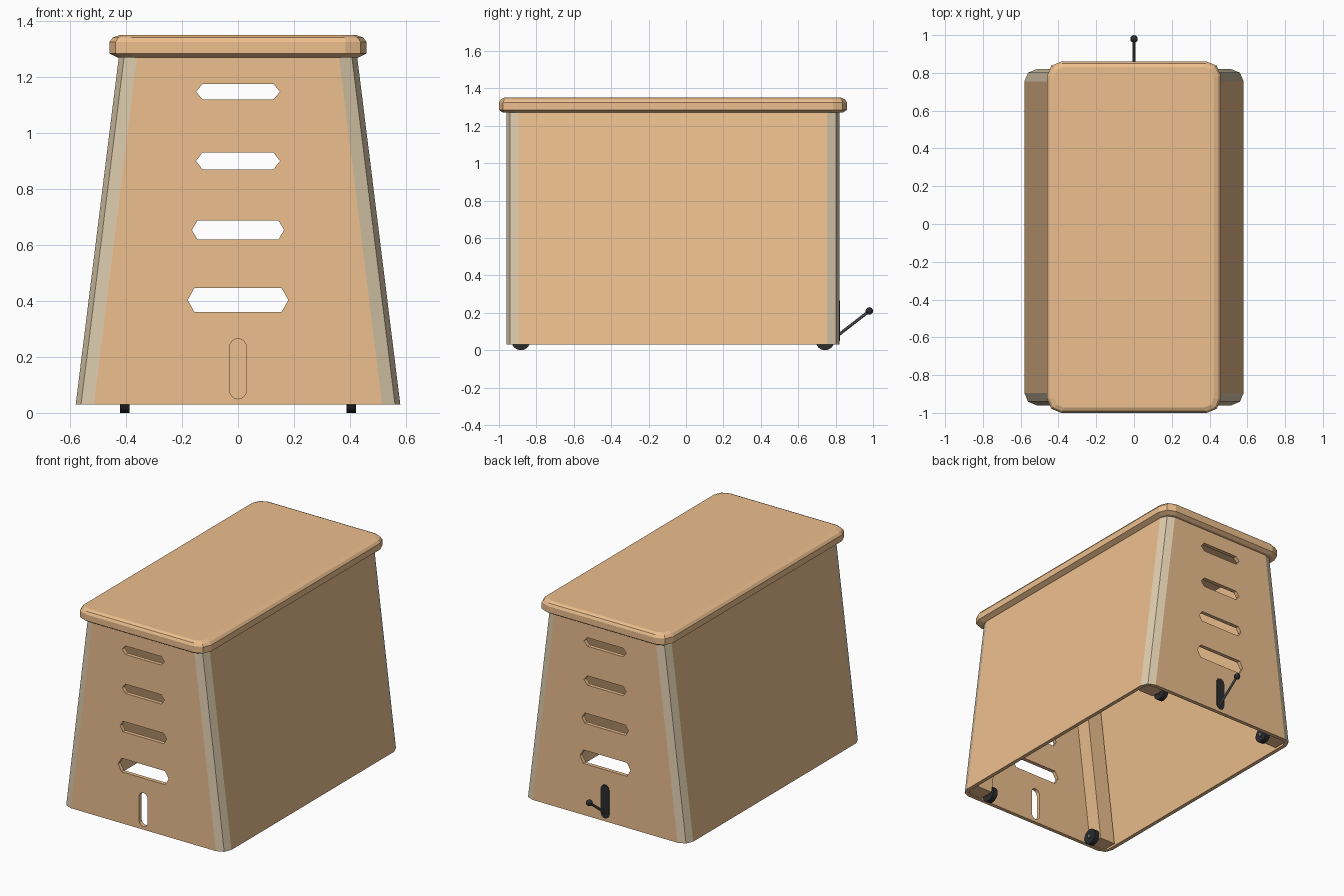
import bpy, bmesh, math
from mathutils import Vector

if "Cube" in bpy.data.objects:
    bpy.data.objects.remove(bpy.data.objects["Cube"])


def material(name, r, g, b):
    m = bpy.data.materials.new(name)
    m.diffuse_color = (r, g, b, 1)
    m.use_nodes = True
    m.node_tree.nodes["Principled BSDF"].inputs["Base Color"].default_value = m.diffuse_color
    return m


WOOD = material("wood", 0.84, 0.52, 0.27)
CREAM = material("corner_trim", 0.72, 0.60, 0.42)
BLACK = material("black_rubber", 0.025, 0.025, 0.03)
STEEL = material("dark_steel", 0.17, 0.17, 0.18)
YC = -0.07                      # centre of the box along y


def finish(name, bm, *mats):
    bmesh.ops.recalc_face_normals(bm, faces=bm.faces)
    me = bpy.data.meshes.new(name)
    bm.to_mesh(me)
    bm.free()
    ob = bpy.data.objects.new(name, me)
    bpy.context.collection.objects.link(ob)
    for m in mats:
        me.materials.append(m)
    return ob


def rounded_rect(hx, hy, r, seg=2):
    pts = []
    for k, (sx, sy) in enumerate([(1, 1), (-1, 1), (-1, -1), (1, -1)]):
        for i in range(seg + 1):
            a = math.pi / 2 * (k + i / seg)
            pts.append((sx * (hx - r) + r * math.cos(a), YC + sy * (hy - r) + r * math.sin(a)))
    return pts


def ring(bm, pts, z):
    return [bm.verts.new((x, y, z)) for x, y in pts]


def bridge(bm, a, b):
    n = len(a)
    return [bm.faces.new((a[i], a[(i + 1) % n], b[(i + 1) % n], b[i])) for i in range(n)]


def prism_y(bm, pts, y0, y1):
    a = [bm.verts.new((x, y0, z)) for x, z in pts]
    b = [bm.verts.new((x, y1, z)) for x, z in pts]
    bridge(bm, a, b)
    bm.faces.new(a)
    bm.faces.new(b)


def stadium(r, z0, z1, seg=8):
    top = [(r * math.cos(math.pi * i / seg), z1 - r + r * math.sin(math.pi * i / seg)) for i in range(seg + 1)]
    return top + [(-x, z0 + z1 - z) for x, z in top]


def cylinder(name, p, q, r, sides, mat):
    p, q = Vector(p), Vector(q)
    bm = bmesh.new()
    bmesh.ops.create_cone(bm, cap_ends=True, segments=sides, radius1=r, radius2=r, depth=(q - p).length)
    ob = finish(name, bm, mat)
    ob.rotation_euler = (q - p).to_track_quat('Z', 'Y').to_euler()
    ob.location = (p + q) / 2
    return ob


# Tapered hollow box with pale rounded corners
T, Z0, Z1 = 0.025, 0.03, 1.28
bm = bmesh.new()
rings = [ring(bm, rounded_rect(hx - t, 0.89 - t, 0.065 - t), z)
         for hx, z, t in [(0.58, Z0, 0), (0.425, Z1, 0), (0.425, Z1, T), (0.58, Z0, T)]]
for k in range(4):
    for i, f in enumerate(bridge(bm, rings[k], rings[(k + 1) % 4])):
        if k == 0 and i % 3 < 2:
            f.material_index = 1
box = finish("box_body", bm, WOOD, CREAM)

# Hand slots through both ends, lever slot through the front end
bm = bmesh.new()
for z0, z1, w, s in [(1.12, 1.175, 0.15, 0.127), (0.87, 0.93, 0.15, 0.127),
                     (0.62, 0.687, 0.165, 0.145), (0.36, 0.447, 0.18, 0.155)]:
    zm = (z0 + z1) / 2
    prism_y(bm, [(-w, zm), (-s, z0), (s, z0), (w, zm), (s, z1), (-s, z1)], -1.1, 1.0)
prism_y(bm, stadium(0.03, 0.05, 0.265), -1.1, -0.85)
cutter = finish("slot_cutter", bm, WOOD)
cutter.hide_render = True
mod = box.modifiers.new("slots", 'BOOLEAN')
mod.object = cutter
mod.solver = 'EXACT'
bpy.context.view_layer.objects.active = box
bpy.ops.object.modifier_apply(modifier=mod.name)
bpy.data.objects.remove(cutter)

# Padded lid with bevelled rim
bm = bmesh.new()
prev = None
for inset, z in [(0.03, 1.27), (0, 1.285), (0, 1.325), (0.012, 1.341), (0.037, 1.35)]:
    cur = ring(bm, rounded_rect(0.46 - inset, 0.93 - inset * 0.75, 0.075 - inset * 0.6), z)
    if prev:
        bridge(bm, prev, cur)
    else:
        bm.faces.new(cur)
    prev = cur
bm.faces.new(prev)
finish("lid", bm, WOOD)

# Leaning inner corner posts, each with a wheel
for sx, side in [(1, "right"), (-1, "left")]:
    for sy, end in [(-1, "front"), (1, "back")]:
        bm = bmesh.new()
        ya, yb = YC + sy * 0.868, YC + sy * 0.765
        prism_y(bm, [(sx * 0.435, 0.035), (sx * 0.545, 0.035), (sx * 0.393, 1.275), (sx * 0.283, 1.275)], ya, yb)
        finish(f"{end}_{side}_post", bm, WOOD)
        y = YC + sy * 0.813
        cylinder(f"{end}_{side}_wheel", (sx * 0.388, y, 0.05), (sx * 0.422, y, 0.05), 0.05, 16, BLACK)
        cylinder(f"{end}_{side}_axle", (sx * 0.38, y, 0.05), (sx * 0.45, y, 0.05), 0.014, 8, STEEL)

# Lever plate, rod and knob on the back
bm = bmesh.new()
prism_y(bm, stadium(0.03, 0.05, 0.265), 0.81, 0.823)
finish("lever_plate", bm, BLACK)
cylinder("lever_rod", (0, 0.80, 0.07), (0, 0.98, 0.21), 0.008, 10, STEEL)
bm = bmesh.new()
bmesh.ops.create_uvsphere(bm, u_segments=12, v_segments=8, radius=0.02)
knob = finish("lever_knob", bm, BLACK)
knob.location = (0, 0.98, 0.21)
